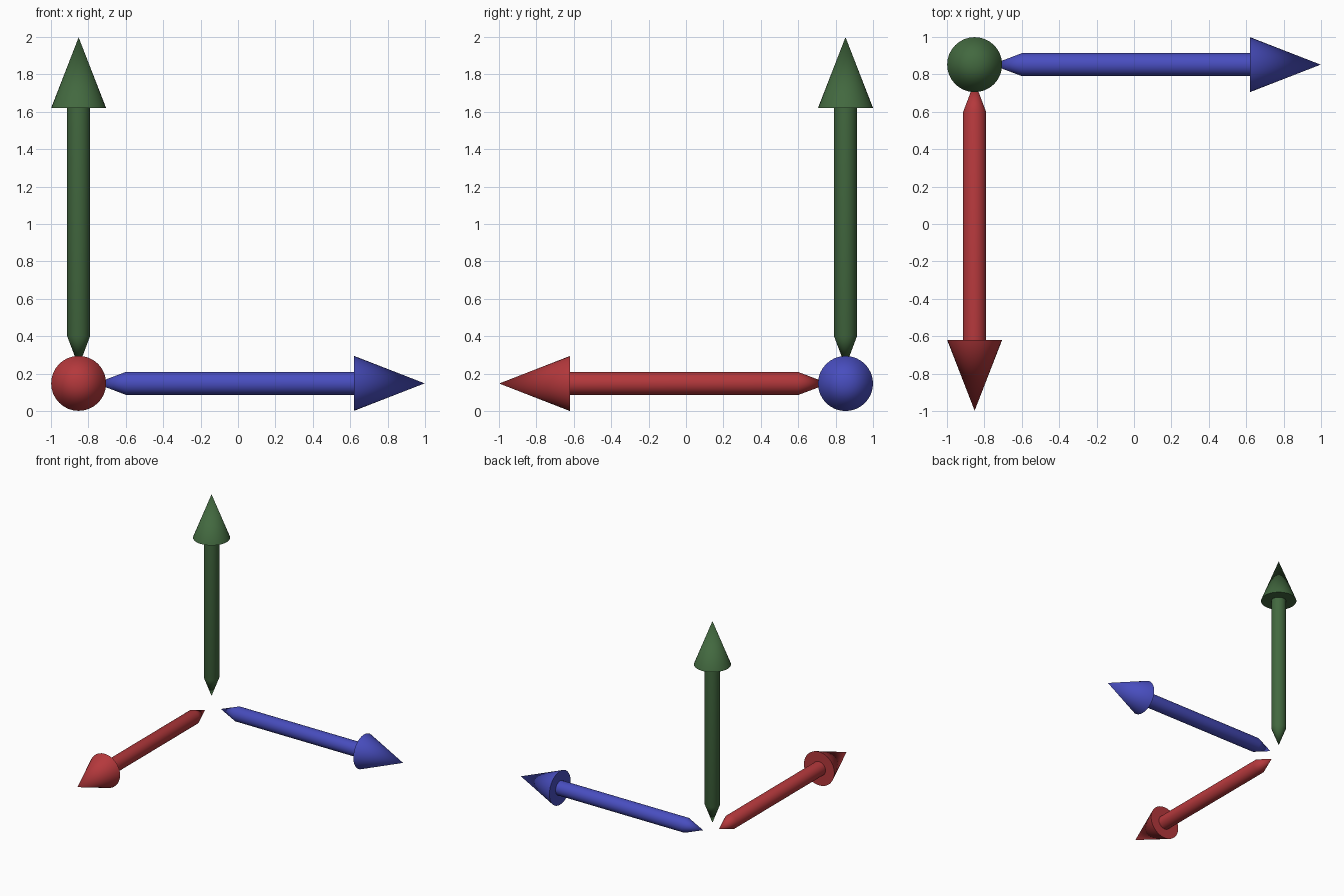
import bpy, bmesh, math
from mathutils import Matrix, Vector

if "Cube" in bpy.data.objects:
    bpy.data.objects.remove(bpy.data.objects["Cube"])

CORNER = Vector((-0.852, 0.852, 0.148))
SIDES = 32
# arrow half-profile: (radius, distance from the corner)
PROFILE = [(0, 0.09), (0.0615, 0.253), (0.0615, 1.472), (0.147, 1.472), (0, 1.85)]


def arrow(name, direction, color):
    # spin the profile around z
    bm = bmesh.new()
    verts = [bm.verts.new((r, 0, h)) for r, h in PROFILE]
    edges = [bm.edges.new(pair) for pair in zip(verts, verts[1:])]
    bmesh.ops.spin(bm, geom=verts + edges, cent=(0, 0, 0), axis=(0, 0, 1),
                   angle=2 * math.pi, steps=SIDES, use_merge=True)
    bmesh.ops.remove_doubles(bm, verts=bm.verts, dist=1e-4)
    bmesh.ops.recalc_face_normals(bm, faces=bm.faces)
    # point it along its axis, out of the shared corner
    turn = Vector(direction).to_track_quat('Z', 'Y').to_matrix().to_4x4()
    bm.transform(Matrix.Translation(CORNER) @ turn)
    mesh = bpy.data.meshes.new(name)
    bm.to_mesh(mesh)
    bm.free()
    obj = bpy.data.objects.new(name, mesh)
    bpy.context.collection.objects.link(obj)
    mat = bpy.data.materials.new(name + "_paint")
    mat.diffuse_color = (*color, 1)
    mat.use_nodes = True
    mat.node_tree.nodes["Principled BSDF"].inputs["Base Color"].default_value = mat.diffuse_color
    mesh.materials.append(mat)
    # smooth sides, crisp rims
    bpy.ops.object.select_all(action='DESELECT')
    obj.select_set(True)
    bpy.context.view_layer.objects.active = obj
    bpy.ops.object.shade_smooth_by_angle(angle=math.radians(30))


# three arrows leaving one corner
arrow("right_arrow", (1, 0, 0), (0.065, 0.075, 0.52))
arrow("front_arrow", (0, -1, 0), (0.46, 0.04, 0.045))
arrow("up_arrow", (0, 0, 1), (0.055, 0.14, 0.05))
